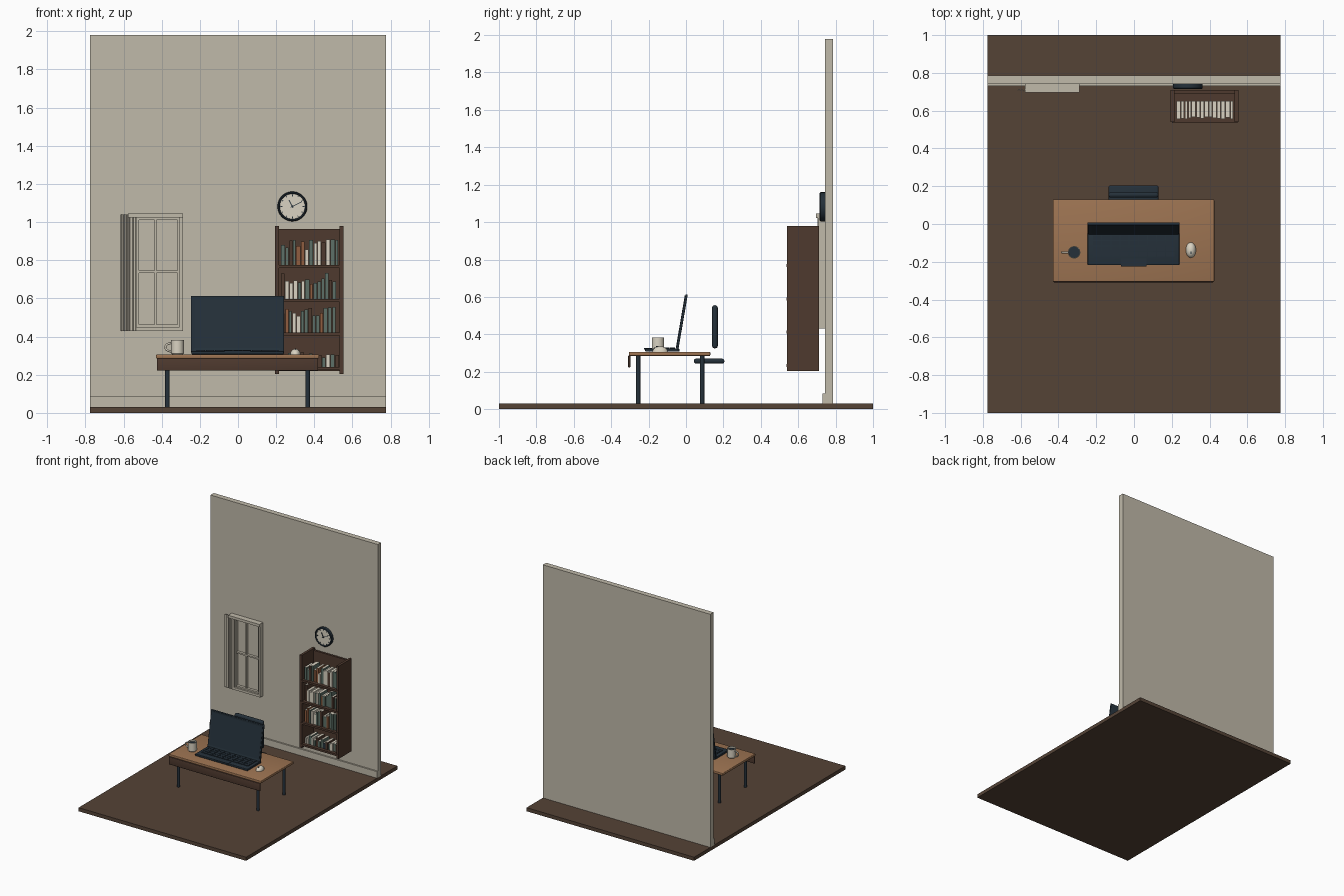
import bpy, bmesh, math, random
from mathutils import Matrix, Vector

random.seed(4)
cube = bpy.data.objects.get("Cube")
if cube:
    bpy.data.objects.remove(cube, do_unlink=True)


def material(name, r, g, b):
    m = bpy.data.materials.new(name)
    m.use_nodes = True
    m.diffuse_color = (r, g, b, 1)
    node = next(n for n in m.node_tree.nodes if n.type == 'BSDF_PRINCIPLED')
    node.inputs["Base Color"].default_value = (r, g, b, 1)
    return m


WALL = material("warm_grey_plaster", .53, .49, .40)
FLOOR = material("floor_brown", .090, .056, .037)
DARK = material("dark_wood", .078, .042, .028)
OAK = material("light_wood", .34, .175, .085)
NAVY = material("dark_navy", .018, .030, .042)
CREAM = material("cream", .70, .65, .54)
GREEN = material("grey_green", .11, .16, .135)
RUST = material("rust", .28, .11, .05)


def finish(bm, name, mats, smooth=False):
    mesh = bpy.data.meshes.new(name)
    bmesh.ops.recalc_face_normals(bm, faces=bm.faces)
    bm.to_mesh(mesh)
    bm.free()
    for m in mats:
        mesh.materials.append(m)
    ob = bpy.data.objects.new(name, mesh)
    bpy.context.collection.objects.link(ob)
    if smooth:
        bpy.ops.object.select_all(action='DESELECT')
        ob.select_set(True)
        bpy.context.view_layer.objects.active = ob
        bpy.ops.object.shade_smooth_by_angle(angle=math.radians(35))
    return ob


def box(name, x, y, z, mat, bevel=0, top=None):
    """Box from (min, max) pairs; top gives the upward face its own colour."""
    bm = bmesh.new()
    size = [b - a for a, b in (x, y, z)]
    mid = [(a + b) / 2 for a, b in (x, y, z)]
    bmesh.ops.create_cube(bm, size=1, matrix=Matrix.Translation(mid) @ Matrix.Diagonal((*size, 1)))
    if top:
        bm.normal_update()
        for f in bm.faces:
            f.material_index = int(f.normal.z > .5)
    if bevel:
        bmesh.ops.bevel(bm, geom=bm.edges[:], offset=bevel, segments=3, profile=.5, affect='EDGES')
    return finish(bm, name, [mat, top] if top else [mat], bool(bevel))


def cylinder(name, centre, radius, depth, mat, axis='Z', sides=32):
    bm = bmesh.new()
    turn = Matrix.Rotation(math.pi / 2, 4, 'X') if axis == 'Y' else Matrix()
    bmesh.ops.create_cone(bm, cap_ends=True, segments=sides, radius1=radius, radius2=radius,
                          depth=depth, matrix=Matrix.Translation(centre) @ turn)
    return finish(bm, name, [mat], True)


def lathe(name, profile, centre, mat, axis='Z', steps=32):
    """Spin a closed (radius, height) profile; axis Y points it to the front."""
    bm = bmesh.new()
    verts = [bm.verts.new((r, 0, h)) for r, h in profile]
    edges = [bm.edges.new((verts[i - 1], verts[i])) for i in range(len(verts))]
    bmesh.ops.spin(bm, geom=verts + edges, cent=(0, 0, 0), axis=(0, 0, 1),
                   angle=math.tau, steps=steps, use_duplicate=False)
    bmesh.ops.remove_doubles(bm, verts=bm.verts, dist=1e-5)
    turn = Matrix.Rotation(math.pi / 2, 4, 'X') if axis == 'Y' else Matrix()
    bm.transform(Matrix.Translation(centre) @ turn)
    return finish(bm, name, [mat], True)


# Room shell
W = .775
box("floor", (-W, W), (-1, 1), (0, .03), FLOOR)
box("wall", (-W, W), (.742, .786), (.03, 1.98), WALL)
box("baseboard", (-W, W), (.73, .742), (.03, .085), WALL)

# Window: casing, sash, bars and a pleated curtain
wx0, wx1, wz0, wz1 = -.577, -.288, .43, 1.045
box("window_left_jamb", (wx0, wx0 + .045), (.705, .742), (wz0, wz1), WALL)
box("window_right_jamb", (wx1 - .018, wx1), (.705, .742), (wz0, wz1), WALL)
box("window_head", (wx0, wx1), (.695, .742), (wz1 - .022, wz1), WALL)
box("window_sill", (wx0, wx1), (.705, .742), (wz0, wz0 + .02), WALL)
for name, x in (("left", -.532), ("right", -.318)):
    box("sash_stile_" + name, (x, x + .012), (.718, .742), (.45, 1.023), WALL)
for name, z in (("bottom", .45), ("middle", .733), ("top", 1.011)):
    box("sash_rail_" + name, (-.532, -.306), (.72, .742), (z, z + .012), WALL)
box("sash_mullion", (-.437, -.426), (.722, .742), (.45, 1.023), WALL)
bm = bmesh.new()
folds = 10
outline = [(-.617 + i * .0082, .702 + .010 * (i % 2)) for i in range(folds + 1)]
path = outline + [(x, y + .004) for x, y in reversed(outline)]
bottom = bm.faces.new([bm.verts.new((x, y, .43)) for x, y in path])
up = bmesh.ops.extrude_face_region(bm, geom=[bottom])["geom"]
bmesh.ops.translate(bm, verts=[v for v in up if isinstance(v, bmesh.types.BMVert)], vec=(0, 0, .61))
finish(bm, "curtain", [WALL])

# Wall clock
cx, cz = .285, 1.082
lathe("clock_rim", [(.066, 0), (.078, 0), (.078, .022), (.074, .027), (.069, .027), (.066, .022)],
      (cx, .742, cz), NAVY, 'Y', 48)
cylinder("clock_face", (cx, .732, cz), .068, .02, CREAM, 'Y', 48)
cylinder("clock_hub", (cx, .719, cz), .005, .008, NAVY, 'Y', 16)


def dial_bar(name, start, end, width, clock_angle):
    ob = box(name, (-width / 2, width / 2), (-.002, .002), (start, end), NAVY)
    ob.data.transform(Matrix.Translation((cx, .7205, cz)) @ Matrix.Rotation(clock_angle, 4, 'Y'))


for i in range(12):
    dial_bar(f"clock_tick_{i + 1}", .052 if i % 3 == 0 else .056, .063, .004, i * math.tau / 12)
dial_bar("hour_hand", -.008, .038, .005, math.radians(-28))
dial_bar("minute_hand", -.01, .055, .004, math.radians(63))

# Bookcase
for name, x in (("left", .533), ("right", .193)):
    box("bookcase_side_" + name, (x, x + .021), (.54, .71), (.205, .98), DARK)
box("bookcase_back", (.214, .533), (.692, .71), (.22, .965), DARK)
shelves = (.225, .405, .582, .76)
for i, z in enumerate(shelves):
    box(f"shelf_{i + 1}", (.2, .548), (.536, .7), (z, z + .016), DARK)

# Books: one letter per book, lowest shelf first
BOOKS = {'g': GREEN, 'w': CREAM, 'r': RUST, 'd': DARK, 'n': NAVY}
rows = ("wwgwgdggndgwgd", "rrgwwggdggrggg", "dwwwgwgrggggdg", "ggdgrrwgwwdwgg")
for row, (z, colours) in enumerate(zip(shelves, rows)):
    x = .226
    for i, c in enumerate(colours):
        w = random.uniform(.014, .022)
        high = random.uniform(.075, .135) * (.6 if row == 0 else 1)
        front = random.uniform(.555, .568)
        box(f"book_{row + 1}_{i + 1}", (x, x + w), (front, .65), (z + .016, z + .016 + high),
            BOOKS[c], top=CREAM)
        x += w + .003

# Desk
box("desk_top", (-.43, .425), (-.305, .13), (.285, .306), OAK, .005)
box("desk_apron", (-.425, .42), (-.309, -.298), (.222, .286), DARK, .003)
for sx, x in (("right", -.37), ("left", .366)):
    for sy, y in (("front", -.256), ("back", .086)):
        cylinder(f"desk_leg_{sx}_{sy}", (x, y, .158), .012, .256, NAVY, sides=16)

# Laptop
box("laptop_base", (-.245, .24), (-.218, -.035), (.307, .324), NAVY, .004)
box("laptop_touchpad", (-.07, .065), (-.224, -.182), (.318, .326), NAVY)
for r in range(4):
    for c in range(9):
        x, y = -.217 + c * .0483, -.172 + r * .029
        box(f"key_{r + 1}_{c + 1}", (x, x + .044), (y, y + .025), (.323, .329), NAVY)
tilt = Matrix.Translation((0, -.048, .318)) @ Matrix.Rotation(math.radians(-9.7), 4, 'X')
lid = box("laptop_lid", (-.247, .242), (-.005, .007), (0, .299), NAVY, .003)
lid.data.transform(tilt)
bm = bmesh.new()
bmesh.ops.create_cube(bm, size=1, matrix=Matrix.Translation((-.0025, -.005, .15))
                      @ Matrix.Diagonal((.475, .006, .285, 1)))
bm.normal_update()
face = [f for f in bm.faces if f.normal.y < -.5]
bmesh.ops.inset_region(bm, faces=face, thickness=.02, depth=0)
bmesh.ops.translate(bm, verts=face[0].verts[:], vec=(0, .002, 0))
bm.transform(tilt)
finish(bm, "laptop_screen", [NAVY])
cylinder("laptop_hinge", (0, 0, 0), .007, .4, NAVY, sides=12).data.transform(
    Matrix.Translation((0, -.045, .322)) @ Matrix.Rotation(math.pi / 2, 4, 'Y'))

# Mug with drink and handle
mx, my = -.317, -.15
lathe("mug", [(0, 0), (.028, 0), (.033, .006), (.033, .076), (.029, .076), (.028, .01), (0, .01)],
      (mx, my, .306), CREAM)
cylinder("mug_drink", (mx, my, .366), .0288, .006, NAVY)
curve = bpy.data.curves.new("mug_handle", 'CURVE')
curve.dimensions = '3D'
curve.bevel_depth = .0055
curve.bevel_resolution = 2
spline = curve.splines.new('POLY')
spline.points.add(10)
for i, p in enumerate(spline.points):
    a = math.pi * (.5 + i / 10)
    p.co = (mx - .03 + .034 * math.cos(a), my, .344 + .022 * math.sin(a), 1)
curve.materials.append(CREAM)
bpy.context.collection.objects.link(bpy.data.objects.new("mug_handle", curve))

# Mouse
bm = bmesh.new()
bmesh.ops.create_uvsphere(bm, u_segments=24, v_segments=14, radius=1)
for v in bm.verts:
    v.co.z = max(v.co.z, 0)
bm.transform(Matrix.Translation((.301, -.138, .306)) @ Matrix.Diagonal((.027, .041, .03, 1)))
finish(bm, "mouse", [CREAM], True)
box("mouse_wheel", (.298, .304), (-.16, -.146), (.328, .337), NAVY)

# Chair
box("chair_seat", (-.135, .13), (.042, .205), (.244, .27), NAVY, .011)
box("chair_back", (-.135, .13), (.139, .17), (.325, .556), NAVY, .014)
